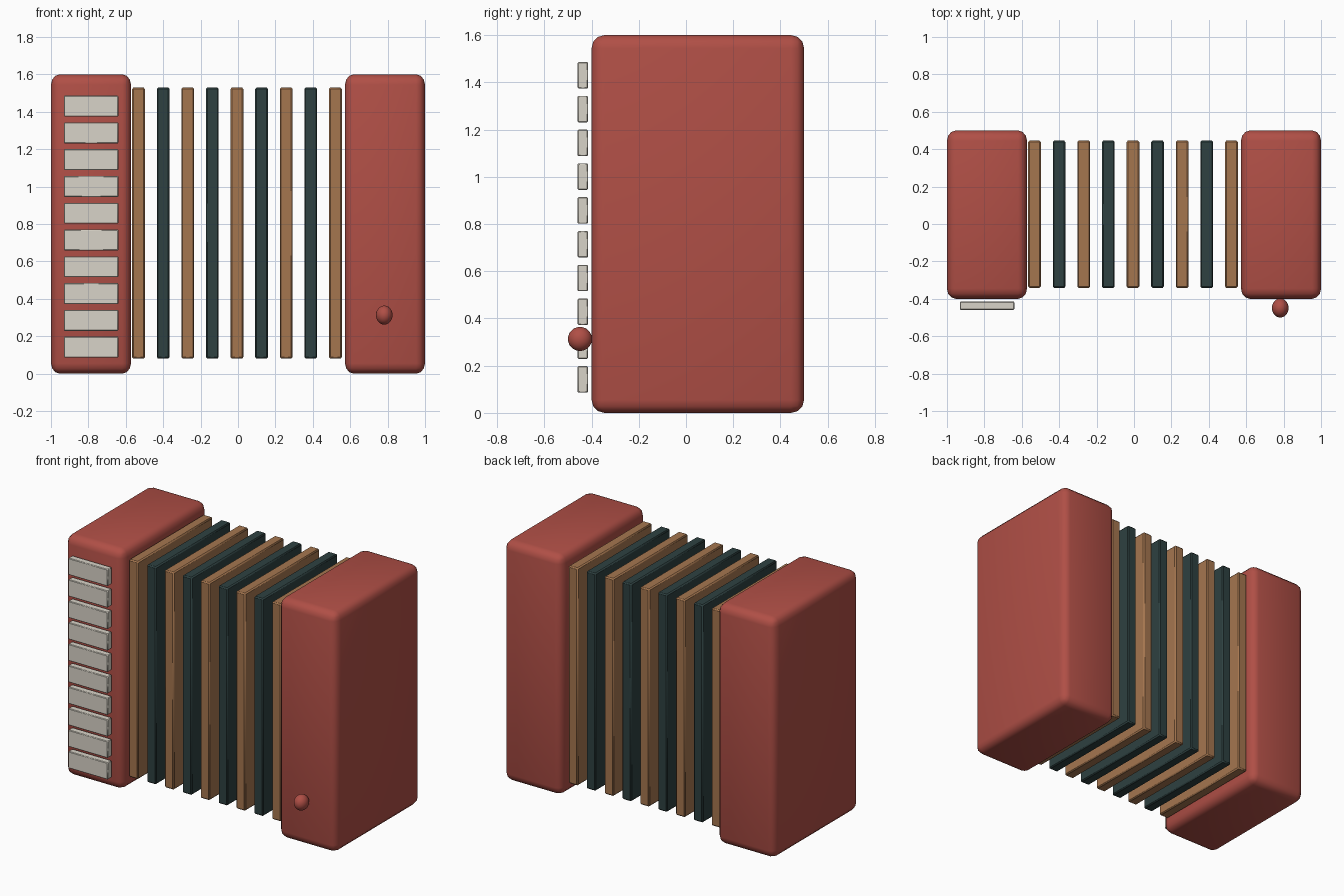
import bpy, math

if "Cube" in bpy.data.objects:
    bpy.data.objects.remove(bpy.data.objects["Cube"])


def material(name, rgb):
    m = bpy.data.materials.new(name)
    lin = [((c / 255 + 0.055) / 1.055) ** 2.4 for c in rgb]
    m.diffuse_color = (*lin, 1)
    m.use_nodes = True
    m.node_tree.nodes["Principled BSDF"].inputs["Base Color"].default_value = m.diffuse_color
    return m


red = material("red lacquer", (176, 79, 70))
tan = material("tan fold", (165, 118, 79))
dark = material("dark green fold", (46, 65, 65))
ivory = material("ivory key", (217, 212, 200))


def finish(ob, name, mat):
    ob.name = name
    ob.data.materials.append(mat)
    bpy.ops.object.shade_smooth_by_angle(angle=math.radians(40))


def box(name, lo, hi, mat, bevel, segments):
    """Rounded box between two corners; the bevel is narrower along x."""
    squeeze = 0.87
    center = [(a + b) / 2 for a, b in zip(lo, hi)]
    size = [b - a for a, b in zip(lo, hi)]
    bpy.ops.mesh.primitive_cube_add(size=1, location=center)
    ob = bpy.context.object
    for v in ob.data.vertices:
        v.co = (v.co.x * size[0] / squeeze, v.co.y * size[1], v.co.z * size[2])
    ob.scale.x = squeeze
    mod = ob.modifiers.new("rounded edges", "BEVEL")
    mod.width, mod.segments = bevel, segments
    bpy.ops.object.modifier_apply(modifier=mod.name)
    bpy.ops.object.transform_apply(location=False, rotation=False, scale=True)
    finish(ob, name, mat)


# End cases
box("left_case", (-1, -0.4, 0), (-0.572, 0.5, 1.6), red, 0.055, 3)
box("right_case", (0.572, -0.4, 0), (1, 0.5, 1.6), red, 0.055, 3)

# Bellows folds, alternating colours
for i in range(9):
    x = -0.532 + i * 0.1316
    box(f"bellows_fold_{i + 1}", (x - 0.034, -0.342, 0.08), (x + 0.034, 0.446, 1.53),
        dark if i % 2 else tan, 0.008, 1)

# Keys up the front of the left case
for i in range(10):
    z = 0.142 + i * 0.1431
    box(f"key_{i + 1}", (-0.93, -0.459, z - 0.056), (-0.64, -0.415, z + 0.056), ivory, 0.004, 1)

# Knob on the right case
bpy.ops.mesh.primitive_uv_sphere_add(segments=24, ring_count=12, radius=0.051, location=(0.782, -0.449, 0.313))
bpy.context.object.scale.x = 0.87
bpy.ops.object.transform_apply(location=False, rotation=False, scale=True)
finish(bpy.context.object, "knob", red)
